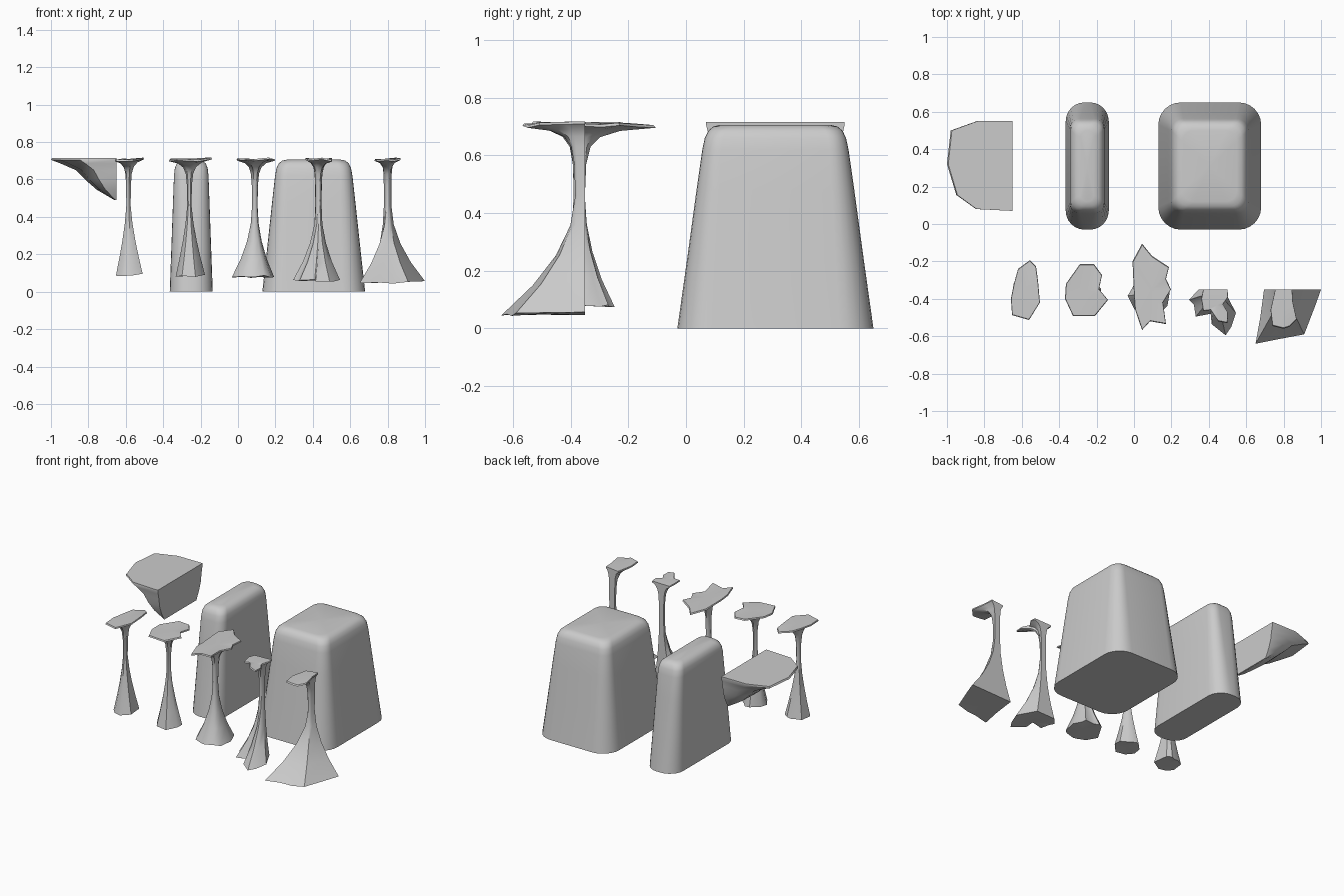
import bpy, bmesh, math, random

if "Cube" in bpy.data.objects:
    bpy.data.objects.remove(bpy.data.objects["Cube"])
random.seed(4)


def loft(name, rings, angle=35):
    """Skin a stack of equal-sized rings (bottom to top) and close both ends."""
    bm = bmesh.new()
    vs = [[bm.verts.new(p) for p in r] for r in rings]
    n = len(vs[0])
    for a, b in zip(vs, vs[1:]):
        for i in range(n):
            j = (i + 1) % n
            bm.faces.new((a[i], a[j], b[j], b[i]))
    for ring in (vs[0], vs[-1]):
        c = [sum(v.co[k] for v in ring) / n for k in range(3)]
        mid = bm.verts.new(c)
        for i in range(n):
            bm.faces.new((ring[i], ring[(i + 1) % n], mid))
    bmesh.ops.recalc_face_normals(bm, faces=bm.faces)
    me = bpy.data.meshes.new(name)
    bm.to_mesh(me)
    bm.free()
    ob = bpy.data.objects.new(name, me)
    bpy.context.collection.objects.link(ob)
    bpy.context.view_layer.objects.active = ob
    bpy.ops.object.select_all(action='DESELECT')
    ob.select_set(True)
    bpy.ops.object.shade_smooth_by_angle(angle=math.radians(angle))
    return ob


def rounded_rect(cx, cy, hx, hy, r, z, seg=6):
    pts = []
    for q, (sx, sy) in enumerate(((1, 1), (-1, 1), (-1, -1), (1, -1))):
        for k in range(seg + 1):
            a = math.pi / 2 * (q + k / seg)
            pts.append((cx + sx * (hx - r) + r * math.cos(a),
                        cy + sy * (hy - r) + r * math.sin(a), z))
    return pts


def pillar(name, cx, base, top, r0, r1):
    """Tapered block with soft corners: base and top are half sizes."""
    rings = []
    # height, taper, inset of the rounded top edge
    for z, t, inset in ((0, .0, 0), (.02, .03, 0), (.25, .37, 0), (.48, .70, 0),
                        (.62, .91, 0), (.66, .97, .003), (.685, 1, .012),
                        (.70, 1, .03), (.706, 1, .055)):
        hx, hy = (b + (e - b) * t - inset for b, e in zip(base, top))
        r = min(r0 + (r1 - r0) * t, hx * .95)
        rings.append(rounded_rect(cx, .31, hx, hy, r, z))
    loft(name, rings, 40)


def column(name, c, cap, base, z0, neck, power, half=False):
    """Flared foot, thin neck and leafy cap; base is an outline or a radius."""
    dirs = []
    for x, y in cap:
        d = math.hypot(x - c[0], y - c[1])
        dirs.append(((x - c[0]) / d, (y - c[1]) / d))
    if not isinstance(base, list):
        base = [(c[0] + u * base * s, c[1] + v * base * s) for (u, v), s in
                ((d, random.uniform(.85, 1.08)) for d in dirs)]
    stem = [(c[0] + u * neck, c[1] + v * neck * (1.7 if half else 1.3)) for u, v in dirs]
    wob = [random.uniform(-.007, .007) for _ in cap]

    def ring(goal, f, z, w=0):
        return [(s[0] + (g[0] - s[0]) * f, s[1] + (g[1] - s[1]) * f, z + w * k)
                for s, g, k in zip(stem, goal, wob)]

    rings = [ring(base, (1 - t) ** power, z0 + (.46 - z0) * t, 1 - t)
             for t in (0, .25, .5, .75, 1)]
    rings += [ring(cap, f, z, f) for z, f in
              ((.57, .02), (.63, .08), (.665, .22), (.688, .5), (.702, 1), (.711, .97))]
    loft(name, rings, 45)


# large and narrow tapered blocks
pillar("wide_pillar", .405, (.275, .34), (.2, .245), .12, .06)
pillar("narrow_pillar", -.25, (.115, .34), (.09, .245), .1, .05)

# wall ledge: flat on its right side, tapering down towards the wall
ledge = [(-.65, .55), (-.84, .55), (-.98, .50), (-1, .32), (-.95, .155),
         (-.845, .08), (-.65, .07)]
loft("wall_ledge", [[(-.65 + (x + .65) * f, .31 + (y - .31) * s, z) for x, y in ledge]
                    for z, f, s in ((.49, .03, .72), (.545, .3, .84), (.60, .48, .92),
                                    (.65, .62, .95), (.685, .85, .98), (.705, 1, 1),
                                    (.715, .98, 1))], 40)

# free-standing leafy columns
column("column_1", (-.585, -.37),
       [(-.556, -.193), (-.62, -.24), (-.642, -.32), (-.658, -.40), (-.652, -.487),
        (-.561, -.513), (-.503, -.42), (-.513, -.305), (-.524, -.225)],
       .083, .09, .013, 1.4)
column("column_2", (-.26, -.37),
       [(-.289, -.214), (-.364, -.32), (-.369, -.40), (-.326, -.492), (-.209, -.492),
        (-.139, -.406), (-.187, -.348), (-.171, -.273), (-.214, -.214)],
       .083, .085, .012, 1.4)
column("column_3", (.09, -.37),
       [(.043, -.105), (-.008, -.2), (0, -.38), (.005, -.455), (.043, -.567),
        (.086, -.52), (.171, -.535), (.155, -.42), (.198, -.35), (.171, -.294),
        (.187, -.23), (.096, -.17)],
       .118, .08, .015, 2.0)

# half columns, flat at the back
column("half_column_1", (.43, -.35),
       [(.37, -.35), (.36, -.40), (.37, -.465), (.41, -.46), (.45, -.52),
        (.50, -.53), (.503, -.476), (.476, -.43), (.503, -.39), (.50, -.35)],
       [(.345, -.35), (.295, -.405), (.32, -.43), (.33, -.495), (.41, -.48),
        (.415, -.535), (.49, -.595), (.52, -.55), (.545, -.475), (.48, -.35)],
       .06, .017, 2.0, True)
column("half_column_2", (.80, -.35),
       [(.755, -.35), (.73, -.46), (.74, -.545), (.80, -.56), (.83, -.55),
        (.87, -.51), (.85, -.42), (.845, -.35)],
       [(.695, -.35), (.675, -.5), (.65, -.64), (.75, -.62), (.83, -.605),
        (.91, -.59), (.968, -.44), (1, -.35)],
       .05, .02, 1.9, True)
